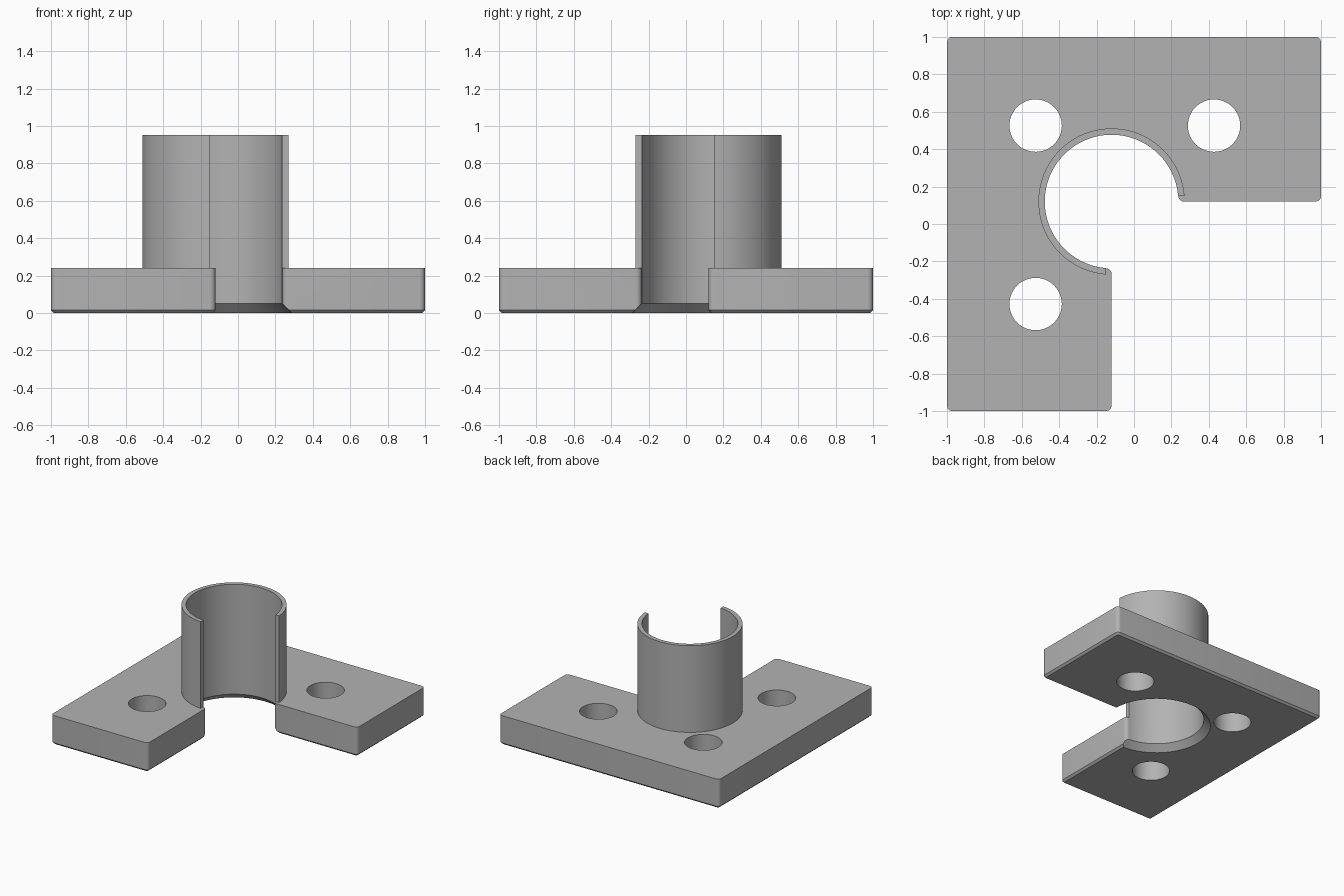
import bpy, bmesh
from math import sin, cos, asin, radians, degrees

cube = bpy.data.objects.get("Cube")
if cube:
    bpy.data.objects.remove(cube)

# Main dimensions
CX, CY = -0.12, 0.12
BORE, TUBE = 0.357, 0.391
FILLET, CHAMFER = 0.03, 0.016
PLATE_TOP, TUBE_TOP = 0.24, 0.952

grey = bpy.data.materials.new("plain grey")
grey.use_nodes = True
colour = (0.45, 0.45, 0.45, 1)
grey.diffuse_color = colour
grey.node_tree.nodes["Principled BSDF"].inputs["Base Color"].default_value = colour


def arc(cx, cy, r, start, end, steps):
    angles = [radians(start + (end - start) * i / steps) for i in range(steps + 1)]
    return [(cx + r * cos(a), cy + r * sin(a)) for a in angles]


def bore_arc(r):
    # Arc around the tube axis, stopping a fillet's width before the mouth
    gap = degrees(asin(FILLET / r))
    return arc(CX, CY, r, 270 - gap, gap, 96)


def loft(name, layers):
    # Stack equal-length outlines (points, z) into a closed solid
    bm = bmesh.new()
    rings = [[bm.verts.new((x, y, z)) for x, y in pts] for pts, z in layers]
    n = len(rings[0])
    for low, high in zip(rings, rings[1:]):
        for i in range(n):
            j = (i + 1) % n
            bm.faces.new((low[i], low[j], high[j], high[i]))
    bm.faces.new(rings[0][::-1])
    bm.faces.new(rings[-1])
    bmesh.ops.recalc_face_normals(bm, faces=bm.faces)
    mesh = bpy.data.meshes.new(name)
    bm.to_mesh(mesh)
    bm.free()
    obj = bpy.data.objects.new(name, mesh)
    obj.data.materials.append(grey)
    bpy.context.collection.objects.link(obj)
    return obj


def plate_outline(r):
    # L shape with rounded corners and an open round bore in its inner corner
    edge = 1 - FILLET
    mouth_x, mouth_y = CX - FILLET, CY + FILLET

    def corner(x, y, start):
        return arc(x, y, r, start, start + 90, 6)

    return (corner(-edge, -edge, 180) + corner(mouth_x, -edge, 270)
            + corner(mouth_x, CY - BORE - FILLET, 0) + bore_arc(BORE)
            + corner(CX + BORE + FILLET, mouth_y, 180) + corner(edge, mouth_y, 270)
            + corner(edge, edge, 0) + corner(-edge, edge, 90))


def cut(target, cutter):
    cutter.hide_render = True
    mod = target.modifiers.new("cut", "BOOLEAN")
    mod.operation = "DIFFERENCE"
    mod.solver = "EXACT"
    mod.object = cutter
    bpy.context.view_layer.objects.active = target
    bpy.ops.object.modifier_apply(modifier=mod.name)
    bpy.data.objects.remove(cutter)


# Base plate with a chamfered lower rim
full = plate_outline(FILLET)
plate = loft("base_plate", [(plate_outline(FILLET - CHAMFER), 0),
                            (full, CHAMFER), (full, PLATE_TOP)])

# Countersink under the bore
LEAD = 0.05
cut(plate, loft("countersink_cutter", [
    (arc(CX, CY, BORE + LEAD - z, 0, 356.25, 95), z) for z in (-0.05, LEAD + 0.01)]))

# Three bolt holes
for x, y in ((-0.526, 0.526), (0.428, 0.526), (-0.526, -0.428)):
    ring = arc(x, y, 0.14, 0, 352.5, 47)
    cut(plate, loft("hole_cutter", [(ring, -0.1), (ring, PLATE_TOP + 0.1)]))

# Open tube wall standing on the plate
wall = bore_arc(BORE) + bore_arc(TUBE)[::-1]
tube = loft("tube_wall", [(wall, PLATE_TOP), (wall, TUBE_TOP)])

for obj in (plate, tube):
    bpy.ops.object.select_all(action="DESELECT")
    obj.select_set(True)
    bpy.context.view_layer.objects.active = obj
    bpy.ops.object.shade_smooth_by_angle(angle=radians(30))
